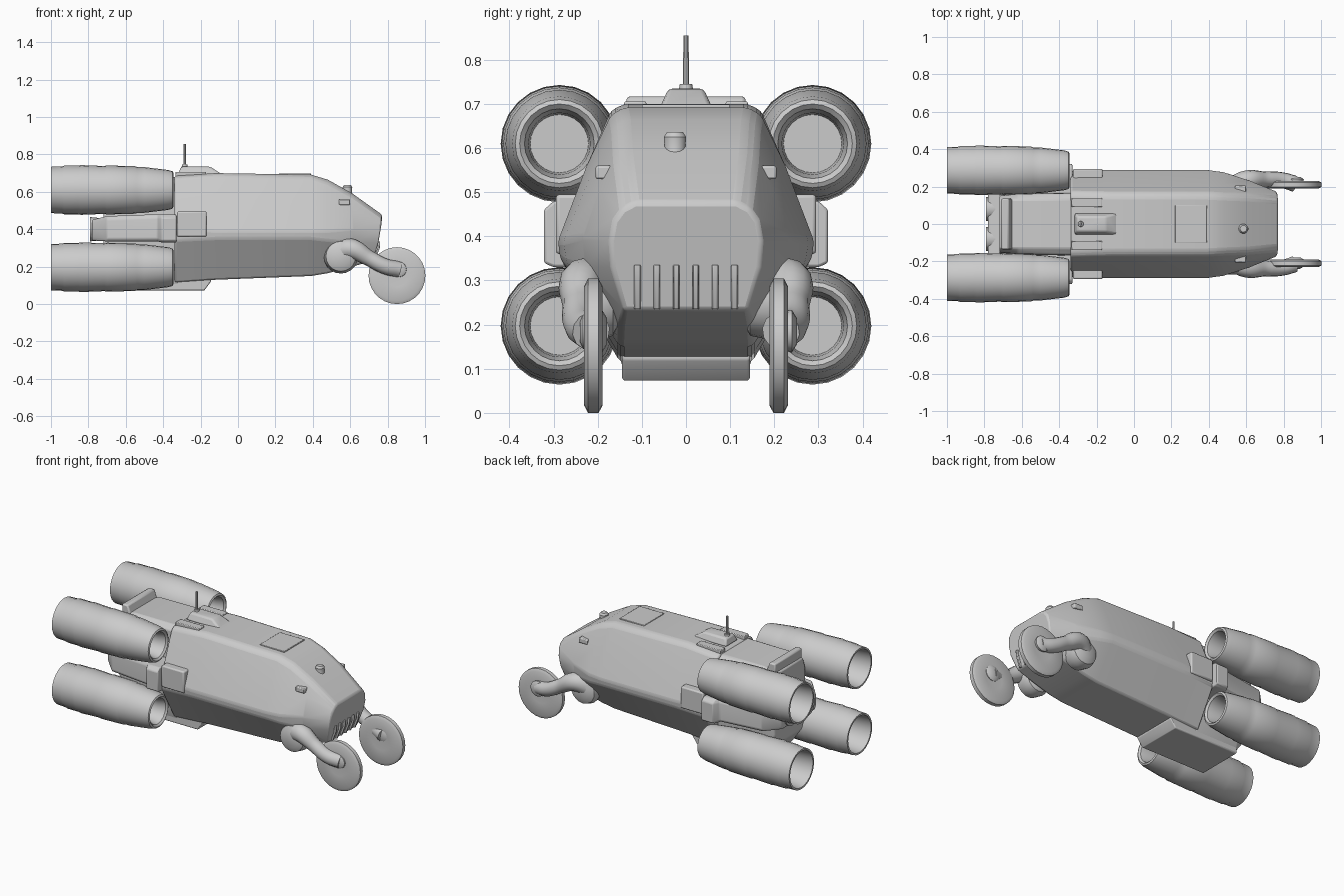
import bpy, bmesh
from math import sin, cos, pi
from mathutils import Vector

if "Cube" in bpy.data.objects:
    bpy.data.objects.remove(bpy.data.objects["Cube"])


def finish(name, bm, bevel=0.0, angle=0.6):
    bmesh.ops.recalc_face_normals(bm, faces=bm.faces)
    me = bpy.data.meshes.new(name)
    bm.to_mesh(me)
    bm.free()
    ob = bpy.data.objects.new(name, me)
    bpy.context.collection.objects.link(ob)
    if bevel:
        m = ob.modifiers.new("bevel", 'BEVEL')
        m.width, m.segments, m.limit_method, m.angle_limit = bevel, 2, 'ANGLE', 0.4
    smooth(ob, angle)
    return ob


def smooth(ob, angle=0.6):
    bpy.ops.object.select_all(action='DESELECT')
    ob.select_set(True)
    bpy.context.view_layer.objects.active = ob
    bpy.ops.object.shade_smooth_by_angle(angle=angle)


def loft(name, rings, bevel=0.0, angle=0.6):
    """Skin a list of closed rings and cap both ends."""
    bm = bmesh.new()
    vs = [[bm.verts.new(p) for p in r] for r in rings]
    n = len(vs[0])
    for a, b in zip(vs, vs[1:]):
        for i in range(n):
            j = (i + 1) % n
            bm.faces.new((a[i], a[j], b[j], b[i]))
    bm.faces.new(vs[0])
    bm.faces.new(vs[-1])
    return finish(name, bm, bevel, angle)


def box(name, x, y, z, bevel=0.006, top=(0, 0, 0)):
    """Box from ranges; top = inset of the upper face (rear, front, sides)."""
    lo = [(x[0], y[0], z[0]), (x[1], y[0], z[0]), (x[1], y[1], z[0]), (x[0], y[1], z[0])]
    x0, x1, y0, y1 = x[0] + top[0], x[1] - top[1], y[0] + top[2], y[1] - top[2]
    hi = [(x0, y0, z[1]), (x1, y0, z[1]), (x1, y1, z[1]), (x0, y1, z[1])]
    return loft(name, [lo, hi], bevel)


def lathe(name, centre, profile, axis='x', n=24):
    """Revolve (distance, radius) pairs around the x, y or z axis."""
    c, rings = Vector(centre), []
    for d, r in profile:
        ring = []
        for i in range(n):
            u, v = r * cos(2 * pi * i / n), r * sin(2 * pi * i / n)
            ring.append(c + Vector({'x': (d, u, v), 'y': (u, d, v), 'z': (u, v, d)}[axis]))
        rings.append(ring)
    return loft(name, rings)


def tube(name, pts):
    """Rounded tube through (x, y, z, radius) points."""
    cu = bpy.data.curves.new(name, 'CURVE')
    cu.dimensions, cu.bevel_depth, cu.bevel_resolution = '3D', 1.0, 4
    cu.use_fill_caps, cu.resolution_u = True, 6
    sp = cu.splines.new('BEZIER')
    sp.bezier_points.add(len(pts) - 1)
    for bp, p in zip(sp.bezier_points, pts):
        bp.co, bp.radius = p[:3], p[3]
        bp.handle_left_type = bp.handle_right_type = 'AUTO'
    ob = bpy.data.objects.new(name, cu)
    bpy.context.collection.objects.link(ob)
    bpy.ops.object.select_all(action='DESELECT')
    ob.select_set(True)
    bpy.context.view_layer.objects.active = ob
    bpy.ops.object.convert(target='MESH')
    smooth(bpy.context.object)


def mirrored(half, x):
    """Half section (y, z) from top to bottom -> full ring; x may vary by point."""
    xs = x if isinstance(x, tuple) else (x,) * len(half)
    right = [(a, y, z) for a, (y, z) in zip(xs, half)]
    return right + [(a, -y, z) for a, y, z in reversed(right)]


# Faceted main hull, tapering to a slanted nose
loft("hull", [
    mirrored([(.15, .685), (.175, .67), (.225, .55), (.285, .40), (.28, .34), (.15, .115)], -.34),
    mirrored([(.14, .70), (.17, .685), (.225, .56), (.29, .39), (.285, .35), (.15, .13)], -.12),
    mirrored([(.14, .692), (.17, .675), (.225, .56), (.29, .39), (.285, .35), (.15, .15)], .39),
    mirrored([(.135, .665), (.165, .645), (.215, .54), (.278, .39), (.27, .34), (.15, .165)], .48),
    mirrored([(.13, .592), (.16, .575), (.195, .51), (.235, .40), (.23, .33), (.148, .20)], .61),
    mirrored([(.115, .478), (.145, .462), (.165, .435), (.172, .39), (.168, .33), (.142, .232)],
             (.77, .77, .768, .765, .755, .725)),
], bevel=.01, angle=.4)

# Grille ribs on the lower nose
for i in range(6):
    y = -.11 + .044 * i
    loft("nose_rib", [[(x, y + s, z) for x, s, z in
                       ((a, -.008, b), (a + .012, -.005, b), (a + .012, .005, b), (a, .008, b))]
                      for a, b in ((.722, .235), (.746, .30), (.748, .335))], .002)

# Stern core behind the hull, with side wings between the engines
loft("stern_core", [
    mirrored([(.13, .68), (.165, .66), (.17, .40), (.17, .20), (.14, .09)], -.32),
    mirrored([(.13, .68), (.16, .65), (.17, .40), (.17, .20), (.14, .09)], -.62),
    mirrored([(.13, .66), (.15, .60), (.16, .42), (.15, .28), (.12, .22)], -.72),
], .008)
loft("stern_wing", [
    mirrored([(.30, .48), (.322, .46), (.322, .34), (.30, .33)], -.33),
    mirrored([(.30, .48), (.322, .46), (.322, .34), (.30, .33)], -.41),
    mirrored([(.27, .48), (.285, .46), (.285, .35), (.27, .335)], -.43),
    mirrored([(.24, .47), (.25, .45), (.25, .35), (.24, .335)], -.70),
    mirrored([(.16, .45), (.17, .43), (.17, .36), (.16, .34)], -.78),
], .006)
box("stern_top_bar", (-.71, -.64), (-.135, .135), (.64, .717), .008, (0, .03, 0))
for y in (-.08, .08):
    lathe("stern_nozzle", (0, y, .40),
          [(-.70, .05), (-.74, .06), (-.79, .065), (-.79, .05), (-.75, .03)], n=12)

# Belly box with sloped front
loft("belly_box", [
    mirrored([(.145, .20), (.145, .078), (.14, .073)], -.62),
    mirrored([(.145, .20), (.145, .078), (.14, .073)], -.18),
    mirrored([(.145, .20), (.145, .125), (.14, .12)], -.145),
], .004)

# Four open-ended engine barrels
for sy in (-1, 1):
    for z in (.61, .197):
        lathe("engine", (0, sy * .287, z), [
            (-.47, .066), (-.40, .07), (-.355, .079), (-.345, .09), (-.35, .10), (-.375, .107),
            (-.50, .122), (-.54, .123), (-.55, .127), (-.70, .131), (-.715, .128), (-.84, .133),
            (-.855, .130), (-.93, .130), (-.94, .126), (-1.0, .124), (-1.0, .113), (-.90, .104),
            (-.75, .092)])

    # Side equipment boxes and upper corner straps
    box("side_box", (-.325, -.168), tuple(sorted((sy * .18, sy * .295))), (.36, .495), .008)
    box("shoulder_strap", (-.335, -.17), tuple(sorted((sy * .09, sy * .14))), (.66, .706), .004)

    # Front strut: hull joint, bent arm, disc wheel and hub
    lathe("strut_joint", (.55, sy * .20, .255),
          [(-.07, .05), (-.055, .08), (.0, .092), (.035, .08), (.052, .045)], 'y', 20)
    tube("strut_arm", [(.53, sy * .19, .27, .062), (.60, sy * .23, .295, .056),
                       (.70, sy * .238, .245, .042), (.79, sy * .235, .20, .042),
                       (.86, sy * .215, .185, .044)])
    lathe("front_wheel", (.85, sy * .21, .152),
          [(-.016, .06), (-.021, .135), (-.012, .152), (.012, .152), (.021, .135), (.016, .06)],
          'y', 28)
    lathe("wheel_hub", (.86, sy * .215, .185),
          [(-.025, .025), (-.018, .04), (.025, .048), (.036, .03)], 'y', 16)

    # Small side lamps by the cockpit
    box("side_lamp", (.54, .60), tuple(sorted((sy * .16, sy * .205))), (.53, .56), .005)

# Roof hatch, antenna, roof panel and nose sensor
box("roof_hatch", (-.32, -.08), (-.06, .06), (.69, .735), .01, (.015, .07, .02))
lathe("antenna_base", (-.285, 0, 0), [(.72, .018), (.745, .014)], 'z', 12)
lathe("antenna", (-.285, 0, 0), [(.72, .008), (.855, .006)], 'z', 10)
box("roof_panel", (.22, .39), (-.10, .10), (.68, .699), .003)
lathe("nose_sensor", (.585, -.025, 0),
      [(.58, .03), (.60, .024), (.625, .026), (.637, .018)], 'z', 14)
box("sensor_fairing", (.53, .63), (-.06, .01), (.57, .605), .008, (.03, .04, .02))
